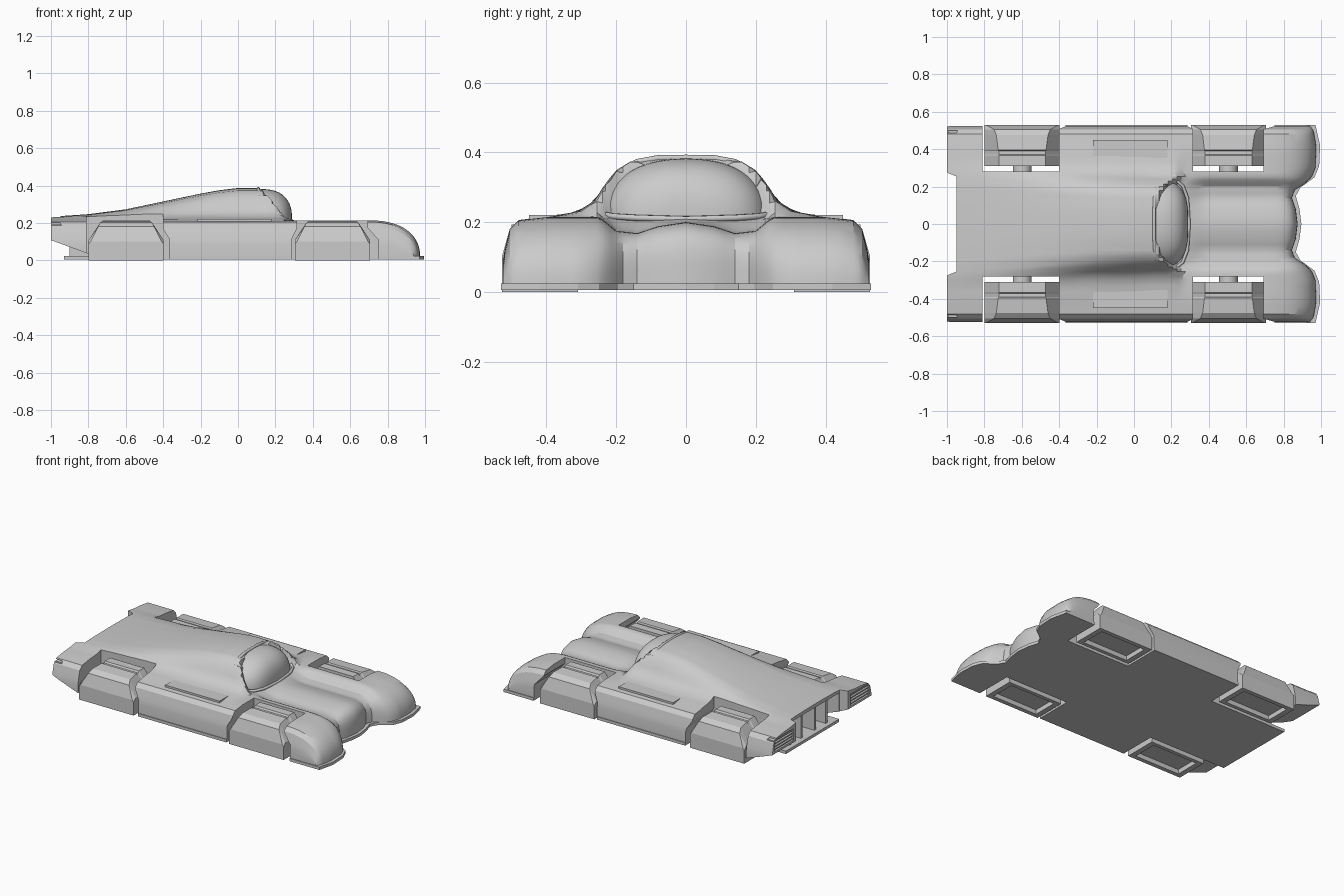
import bpy, bmesh, math
from mathutils import Vector

if "Cube" in bpy.data.objects:
    bpy.data.objects.remove(bpy.data.objects["Cube"])


def interp(v, pts):
    """Piecewise-linear lookup; pts = [(key, value), ...]."""
    if v <= pts[0][0]:
        return pts[0][1]
    for (a, p), (b, q) in zip(pts, pts[1:]):
        if v <= b:
            return p + (q - p) * (v - a) / (b - a)
    return pts[-1][1]


def smooth(t):
    t = max(0, min(1, t))
    return t * t * (3 - 2 * t)


def loft(name, loops, smooth_angle=None):
    bm = bmesh.new()
    rings = [[bm.verts.new(p) for p in lp] for lp in loops]
    n = len(rings[0])
    for r, s in zip(rings, rings[1:]):
        for i in range(n):
            bm.faces.new((r[i], r[(i + 1) % n], s[(i + 1) % n], s[i]))
    bm.faces.new(rings[0][::-1])
    bm.faces.new(rings[-1])
    bmesh.ops.recalc_face_normals(bm, faces=bm.faces)
    me = bpy.data.meshes.new(name)
    bm.to_mesh(me)
    bm.free()
    ob = bpy.data.objects.new(name, me)
    bpy.context.collection.objects.link(ob)
    if smooth_angle:
        shade(ob, smooth_angle)
    return ob


def select(ob):
    bpy.ops.object.select_all(action='DESELECT')
    ob.select_set(True)
    bpy.context.view_layer.objects.active = ob


def shade(ob, angle=30):
    select(ob)
    bpy.ops.object.shade_smooth_by_angle(angle=math.radians(angle))


def prism(name, xz, y0, y1):
    return loft(name, [[(x, y, z) for x, z in xz] for y in (y0, y1)])


def box(name, x0, x1, y0, y1, z0, z1):
    return prism(name, [(x0, z0), (x1, z0), (x1, z1), (x0, z1)], y0, y1)


def cut(ob, cutter):
    cutter.hide_render = True
    m = ob.modifiers.new("cut", 'BOOLEAN')
    m.operation, m.object, m.solver = 'DIFFERENCE', cutter, 'EXACT'
    select(ob)
    bpy.ops.object.modifier_apply(modifier=m.name)
    bpy.data.objects.remove(cutter)


# Body surface tables across the half width
FLAT = [(0, .215), (.4, .214), (.48, .205), (.505, .18), (.52, .12), (.525, .09)]
HOOD = [(0, .2), (.08, .188), (.14, .168), (.2, .175), (.23, .2), (.25, .214), (.4, .214),
        (.48, .205), (.505, .18), (.52, .12), (.525, .09)]
NOSE = [(0, .875), (.08, .865), (.14, .845), (.18, .86), (.22, .92), (.25, .95), (.3, .97),
        (.42, .975), (.5, .96), (.525, .94)]
ROUND = [(.14, 4), (.25, 2.3)]
# Raised spine: height along the car, width along the car, cross shape
SPINE = [(-.95, .022), (-.8, .032), (-.6, .058), (-.4, .1), (-.2, .142), (-.1, .16), (0, .172), (.1, .172)]
WIDTH = [(-.95, .4), (-.6, .36), (-.2, .315), (.1, .3)]
BELL = [(0, 1), (.25, .99), (.53, .92), (.67, .76), (.78, .5), (.85, .28), (1, .1), (1.3, 0)]


def top(x, y):
    b = smooth((x - .22) / .18)
    z = interp(y, FLAT) * (1 - b) + interp(y, HOOD) * b
    end = .12 + .1 * min(1, (y / .25) ** 4)
    return z + interp(x, SPINE) * interp(y / interp(x, WIDTH), BELL) * (1 - smooth((x - end) / .05))


def body_profile(y):
    a = abs(y)
    x0 = -.95 if a < .26 else -1
    pts = [(x0, y, .015)]
    for i in range(71):
        x = x0 + (.7 - x0) * i / 70
        pts.append((x, y, top(x, a)))
    p, zt, nose = interp(a, ROUND), top(.7, a), interp(a, NOSE)
    for i in range(1, 15):
        t = math.pi / 2 * i / 14
        s, c = math.sin(t) ** (2 / p), max(0, math.cos(t)) ** (2 / p)
        pts.append((.7 + (nose - .7) * s, y, .015 + (zt - .015) * c))
    return pts


ys = [0, .04, .08, .11, .14, .16, .18, .2, .215, .23, .24, .255, .275, .3, .33, .36, .4, .44, .48,
      .493, .505, .513, .52, .525]
body = loft("body_shell", [body_profile(y) for y in [-v for v in ys[:0:-1]] + ys])

# Floor plate with lobed front edge
half = [(-.93, .28), (-.8, .28), (-.8, .53), (.97, .53), (.995, .42), (.99, .31), (.965, .25),
        (.89, .195), (.865, .15), (.885, .08), (.895, 0)]
outline = half + [(x, -y) for x, y in half[-2::-1]]
floor = loft("floor_plate", [[(x, y, z) for x, y in outline] for z in (.005, .024)])

# Wheel bays cut through the body and floor
bays = [[(-.81, -.1), (-.365, -.1), (-.365, .11), (-.402, .17), (-.402, .4), (-.81, .4)],
        [(.285, -.1), (.75, -.1), (.75, .11), (.692, .175), (.692, .4), (.315, .4), (.315, .17), (.285, .11)]]
for ob in (body, floor):
    for bay in bays:
        for s in (-1, 1):
            cut(ob, prism("bay_cutter", bay, s * .282, s * .7))

# Slanted tail underside, hollow tail and vent recesses
cut(body, prism("tail_cutter", [(-1.1, -.1), (-.8, -.1), (-.8, .035), (-1, .108), (-1.1, .14)], -.7, .7))
cut(body, box("tail_cavity_cutter", -1.1, -.8, -.25, .25, -.1, .213))
for s in (-1, 1):
    cut(body, box("vent_cutter", -1.1, -.95, s * .3, s * .495, .122, .2))
    for i in range(4):
        z = .128 + i * .019
        box("vent_slat", -.995, -.945, s * .295, s * .5, z, z + .008)
    for y in (.07, .19):
        box("diffuser_fin", -.9, -.79, s * y - .008, s * y + .008, .02, .22)
shade(body, 28)

# Wheel covers, stub axles and raised side panels
POD = [(.31, .214, .125), (.365, .214, .125), (.372, .203, .125), (.39, .203, .125),
       (.396, .21, .128), (.475, .203, .138), (.505, .18, .15), (.528, .1, .19)]
for s in (-1, 1):
    for cx in (-.598, .505):
        loops = []
        for y, zt, hx in POD:
            zm = min(.11, zt - .012)
            prof = [(-.2, 0), (-.2, zm), (-hx, zt), (hx, zt), (.2, zm), (.2, 0)]
            loops.append([(cx + x, s * y, z) for x, z in prof])
        pod = loft("wheel_cover", loops)
        cut(pod, box("pod_cutter", cx - .165, cx + .165, s * .335, s * .5, -.1, .03))
        bpy.ops.mesh.primitive_cylinder_add(vertices=24, radius=.05, depth=.06,
                                            location=(cx, s * .3, .1), rotation=(math.pi / 2, 0, 0))
        bpy.context.object.name = "stub_axle"
        shade(bpy.context.object)
    box("side_panel", -.22, .18, s * .33, s * .45, .2, .221)

# Bubble canopy
loops = []
for i in range(17):
    t = math.pi / 2 * i / 16.3
    s = math.sin(t)
    kw, kh = (1 - s ** 3) ** (1 / 3), (1 - s ** 2.8) ** (1 / 2.8)
    ring = []
    for j in range(33):
        a = math.pi * j / 32
        c, d = math.cos(a), max(0, math.sin(a))
        ring.append((.1 + .19 * s, .238 * kw * math.copysign(abs(c) ** .87, c), .2 + .182 * kh * d ** .87))
    loops.append(ring)
loft("canopy", loops, 35)

# Canopy seal: arch over the top, then round the base
rim = [(.108, .384, 0), (.108, .383, .08), (.11, .372, .14), (.118, .345, .19), (.14, .295, .225),
       (.175, .245, .243), (.215, .222, .24), (.26, .216, .205), (.285, .212, .14), (.294, .208, 0)]
path = [(x, y, z) for x, z, y in rim] + [(x, -y, z) for x, z, y in rim[-2:0:-1]]
cu = bpy.data.curves.new("canopy_seal", 'CURVE')
cu.dimensions, cu.bevel_depth, cu.bevel_resolution = '3D', .009, 2
sp = cu.splines.new('POLY')
sp.points.add(len(path) - 1)
for pt, co in zip(sp.points, path):
    pt.co = (*co, 1)
sp.use_cyclic_u = True
bpy.context.collection.objects.link(bpy.data.objects.new("canopy_seal", cu))
